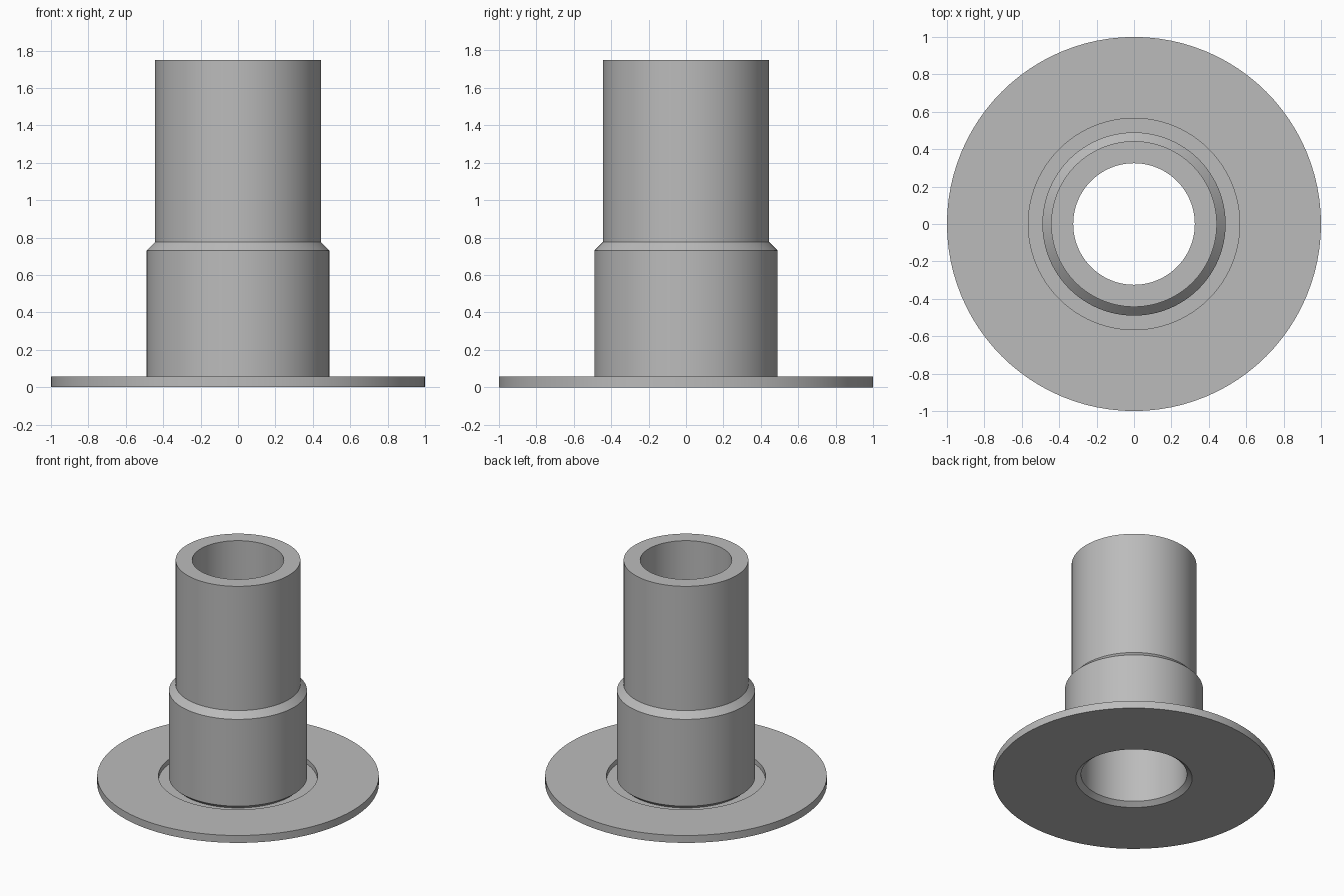
import bpy, bmesh
from math import radians

cube = bpy.data.objects.get("Cube")
if cube:
    bpy.data.objects.remove(cube)

steel = bpy.data.materials.new("grey_steel")
steel.use_nodes = True
grey = (0.5, 0.5, 0.5, 1)
steel.diffuse_color = grey
steel.node_tree.nodes["Principled BSDF"].inputs["Base Color"].default_value = grey


def lathe(name, profile, steps=96):
    """Spin a closed (radius, height) profile around the z axis."""
    bm = bmesh.new()
    verts = [bm.verts.new((r, 0, z)) for r, z in profile]
    edges = [bm.edges.new((a, b)) for a, b in zip(verts, verts[1:] + verts[:1])]
    bmesh.ops.spin(bm, geom=verts + edges, cent=(0, 0, 0), axis=(0, 0, 1),
                   angle=radians(360), steps=steps, use_duplicate=False)
    bmesh.ops.remove_doubles(bm, verts=bm.verts, dist=0.0001)
    bmesh.ops.recalc_face_normals(bm, faces=bm.faces)
    mesh = bpy.data.meshes.new(name)
    bm.to_mesh(mesh)
    bm.free()
    obj = bpy.data.objects.new(name, mesh)
    bpy.context.collection.objects.link(obj)
    mesh.materials.append(steel)
    bpy.ops.object.select_all(action='DESELECT')
    obj.select_set(True)
    bpy.context.view_layer.objects.active = obj
    bpy.ops.object.shade_smooth_by_angle(angle=radians(30))
    return obj


# One turned body: grooved flange, bevelled sleeve, narrower pipe and bore
lathe("flanged_pipe", [
    (0.413, 0), (1, 0), (1, 0.058), (0.565, 0.058),   # flange plate
    (0.565, 0.02), (0.455, 0.02),                     # groove round the sleeve
    (0.49, 0.05), (0.49, 0.73),                       # sleeve
    (0.443, 0.777), (0.443, 1.75), (0.325, 1.75),     # pipe
    (0.325, 0.74), (0.376, 0.69), (0.376, 0.03),      # stepped bore
])
